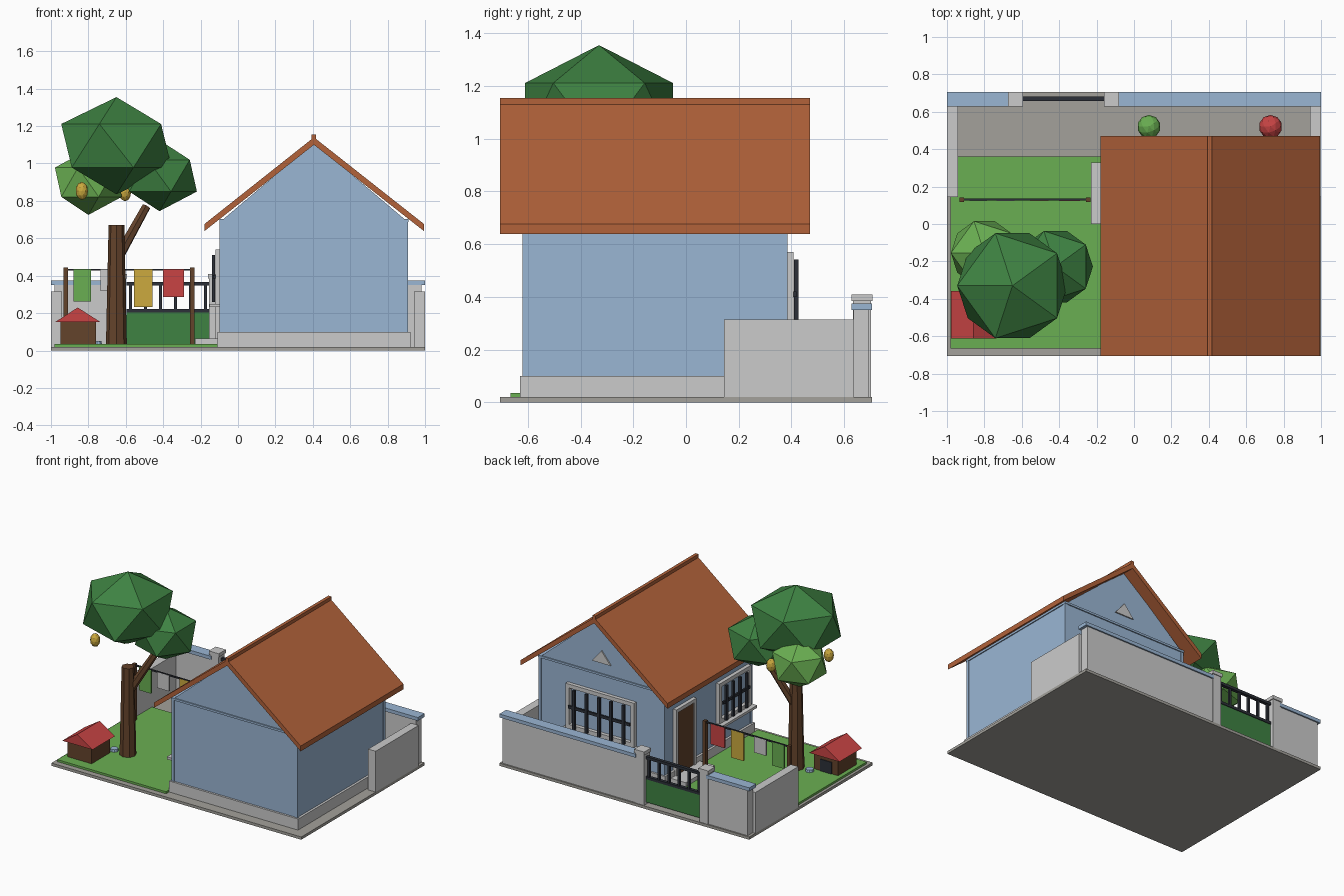
import bpy, bmesh, math
from mathutils import Vector, Matrix

if "Cube" in bpy.data.objects:
    bpy.data.objects.remove(bpy.data.objects["Cube"])


def material(name, r, g, b):
    lin = [((c / 255 + 0.055) / 1.055) ** 2.4 for c in (r, g, b)]
    m = bpy.data.materials.new(name)
    m.diffuse_color = (*lin, 1)
    m.use_nodes = True
    m.node_tree.nodes["Principled BSDF"].inputs["Base Color"].default_value = m.diffuse_color
    return m


GREY = material("light_grey", 203, 203, 203)
STONE = material("stone_grey", 163, 161, 155)
BLUE = material("wall_blue", 154, 182, 212)
ROOF = material("terracotta", 178, 98, 58)
GRASS = material("grass_green", 106, 175, 82)
LEAF = material("dark_green", 62, 130, 66)
WOOD = material("brown", 100, 67, 43)
DARK = material("dark_metal", 44, 48, 56)
RED = material("red", 200, 68, 68)
GOLD = material("yellow", 204, 170, 62)


def make(name, bm, mat):
    bmesh.ops.recalc_face_normals(bm, faces=bm.faces)
    me = bpy.data.meshes.new(name)
    bm.to_mesh(me)
    bm.free()
    me.materials.append(mat)
    ob = bpy.data.objects.new(name, me)
    bpy.context.collection.objects.link(ob)
    return ob


def boxes(name, mat, *bounds):
    """One object from boxes given as (x0, x1, y0, y1, z0, z1)."""
    bm = bmesh.new()
    for x0, x1, y0, y1, z0, z1 in bounds:
        m = Matrix.Translation(((x0 + x1) / 2, (y0 + y1) / 2, (z0 + z1) / 2))
        m = m @ Matrix.Diagonal((x1 - x0, y1 - y0, z1 - z0, 1))
        bmesh.ops.create_cube(bm, size=1, matrix=m)
    return make(name, bm, mat)


def prism(name, mat, profile, y0, y1):
    """Extrude an x-z profile along y."""
    bm = bmesh.new()
    f = bm.faces.new([bm.verts.new((x, y0, z)) for x, z in profile])
    ext = bmesh.ops.extrude_face_region(bm, geom=[f])
    vs = [v for v in ext["geom"] if isinstance(v, bmesh.types.BMVert)]
    bmesh.ops.translate(bm, verts=vs, vec=(0, y1 - y0, 0))
    return make(name, bm, mat)


def rod(name, mat, a, b, r0, r1, sides=8):
    a, b = Vector(a), Vector(b)
    d = b - a
    bm = bmesh.new()
    m = Matrix.Translation((a + b) / 2) @ d.to_track_quat('Z', 'Y').to_matrix().to_4x4()
    bmesh.ops.create_cone(bm, cap_ends=True, segments=sides, radius1=r0, radius2=r1,
                          depth=d.length, matrix=m)
    return make(name, bm, mat)


def ball(name, mat, c, r, rz, sub=1):
    bm = bmesh.new()
    m = Matrix.Translation(c) @ Matrix.Rotation(math.pi, 4, 'Z') @ Matrix.Diagonal((r, r, rz, 1))
    bmesh.ops.create_icosphere(bm, subdivisions=sub, radius=1, matrix=m)
    return make(name, bm, mat)


# Ground
boxes("base_slab", STONE, (-1, 1, -.705, .705, 0, .02))
boxes("lawn", GRASS, (-.98, -.11, -.665, .36, .02, .035))
boxes("entry_path", STONE, (-.565, -.375, .36, .63, .02, .026))
boxes("door_step", GREY, (-.23, -.1, 0, .33, .02, .063))

# House shell
RX = .406
prism("house_walls", BLUE, [(-.093, .02), (.905, .02), (.905, .69), (RX, 1.112), (-.093, .69)], -.615, .38)
boxes("corner_strips", BLUE, *[(x, x + .02, y, y + .02, .1, .69)
                               for x in (-.098, .89) for y in (-.62, .365)])
boxes("eave_band", BLUE, (-.1, .912, -.623, .388, .688, .703))
boxes("plinth", GREY, (-.11, .922, -.63, .395, .02, .1))
prism("roof", ROOF, [(-.18, .638), (RX, 1.1), (.995, .638), (.995, .676), (RX, 1.14), (-.18, .676)],
      -.705, .47)
boxes("ridge_cap", ROOF, (RX - .012, RX + .012, -.705, .47, 1.1, 1.155))
prism("gable_vent", GREY, [(RX - .075, .78), (RX + .075, .78), (RX, .87)], .375, .389)


# Barred windows: u runs along the wall, d outward from it
def on_wall(side, u0, u1, d0, d1, z0, z1):
    if side == "back":
        return (u0, u1, .38 + d0, .38 + d1, z0, z1)
    return (-.093 - d1, -.093 - d0, u0, u1, z0, z1)


def window(side, u0, u1, z0, z1, bars):
    t = .028
    w = lambda *a: on_wall(side, *a)
    boxes(side + "_window_frame", GREY,
          w(u0, u0 + t, 0, .027, z0, z1), w(u1 - t, u1, 0, .027, z0, z1),
          w(u0 + t, u1 - t, 0, .027, z0, z0 + t), w(u0 + t, u1 - t, 0, .027, z1 - t, z1))
    boxes(side + "_window_sill", GREY, w(u0 - .02, u1 + .02, 0, .06, z0 - .018, z0))
    step = (u1 - u0 - 2 * t) / bars
    zm = (z0 + z1) / 2
    grid = [w(u0 + t + step * (i + .5) - .01, u0 + t + step * (i + .5) + .01,
              .03, .046, z0 + .01, z1 - t) for i in range(bars)]
    boxes(side + "_window_bars", DARK, w(u0 + t, u1 - t, .027, .04, zm - .01, zm + .01), *grid)


window("back", .13, .68, .25, .57, 5)
window("left", -.575, -.21, .25, .54, 4)

# Front door in the left wall
boxes("door_frame", GREY, on_wall("left", .05, .075, 0, .027, .06, .54),
      on_wall("left", .255, .28, 0, .027, .06, .54), on_wall("left", .075, .255, 0, .027, .515, .54))
boxes("door", WOOD, on_wall("left", .075, .255, 0, .02, .06, .515))

# Yard walls with blue coping
boxes("street_wall", GREY, (-.98, -.66, .635, .695, .02, .35), (-.09, .98, .635, .695, .02, .35))
boxes("wall_coping", BLUE, (-1, -.655, .627, .705, .35, .375), (-.09, 1, .627, .705, .35, .375))
boxes("side_walls", GREY, (.94, 1, .145, .635, .02, .315), (-1, -.94, .145, .635, .02, .315))

# Gate and its posts
for name, x in (("left", -.633), ("right", -.12)):
    boxes(name + "_gate_post", GREY, (x - .034, x + .034, .633, .701, .02, .385),
          (x - .04, x + .04, .627, .707, .385, .41))
boxes("gate_panel", LEAF, (-.597, -.155, .662, .676, .035, .205))
boxes("gate_bars", DARK, (-.597, -.155, .657, .681, .203, .222), (-.597, -.155, .657, .681, .348, .367),
      *[(x - .008, x + .008, .661, .677, .21, .36) for x in [-.575 + .08 * i for i in range(6)]])

# Potted plants behind the street wall
for name, x, mat in (("green", .08, GRASS), ("red", .73, RED)):
    rod(name + "_plant_pot", ROOF, (x, .52, .02), (x, .52, .11), .035, .05, 10)
    ball(name + "_plant", mat, (x, .52, .155), .063, .06, 2)

# Fruit tree
rod("trunk", WOOD, (-.65, -.33, .03), (-.65, -.33, .67), .056, .042)
rod("branch", WOOD, (-.64, -.32, .5), (-.49, -.25, .77), .03, .024, 6)
ball("main_crown", LEAF, (-.65, -.33, 1.095), .33, .26)
ball("right_crown", LEAF, (-.42, -.228, .935), .224, .19)
ball("left_crown", GRASS, (-.8, -.155, .9), .2, .175)
for i, p in enumerate([(-.835, -.44, .853), (-.605, -.11, .846)]):
    ball("fruit_%d" % (i + 1), GOLD, p, .034, .048, 2)

# Clothes line
for name, x in (("left", -.92), ("right", -.245)):
    boxes(name + "_line_post", WOOD, (x - .012, x + .012, .118, .142, .03, .443))
boxes("clothes_line", DARK, (-.92, -.245, .125, .135, .427, .437))
for name, mat, x0, x1, z in (("green", GRASS, -.88, -.785, .263), ("grey", GREY, -.735, -.64, .318),
                             ("yellow", GOLD, -.555, -.457, .232), ("red", RED, -.402, -.29, .285)):
    boxes(name + "_cloth", mat, (x0, x1, .124, .136, z, .432))

# Kennel and bowl
boxes("kennel", WOOD, (-.95, -.758, -.59, -.38, .03, .155))
prism("kennel_roof", RED, [(-.978, .152), (-.735, .152), (-.857, .23)], -.613, -.357)
boxes("kennel_opening", DARK, (-.903, -.81, -.382, -.375, .035, .12))
rod("bowl", BLUE, (-.755, -.335, .03), (-.755, -.335, .052), .03, .026, 10)
